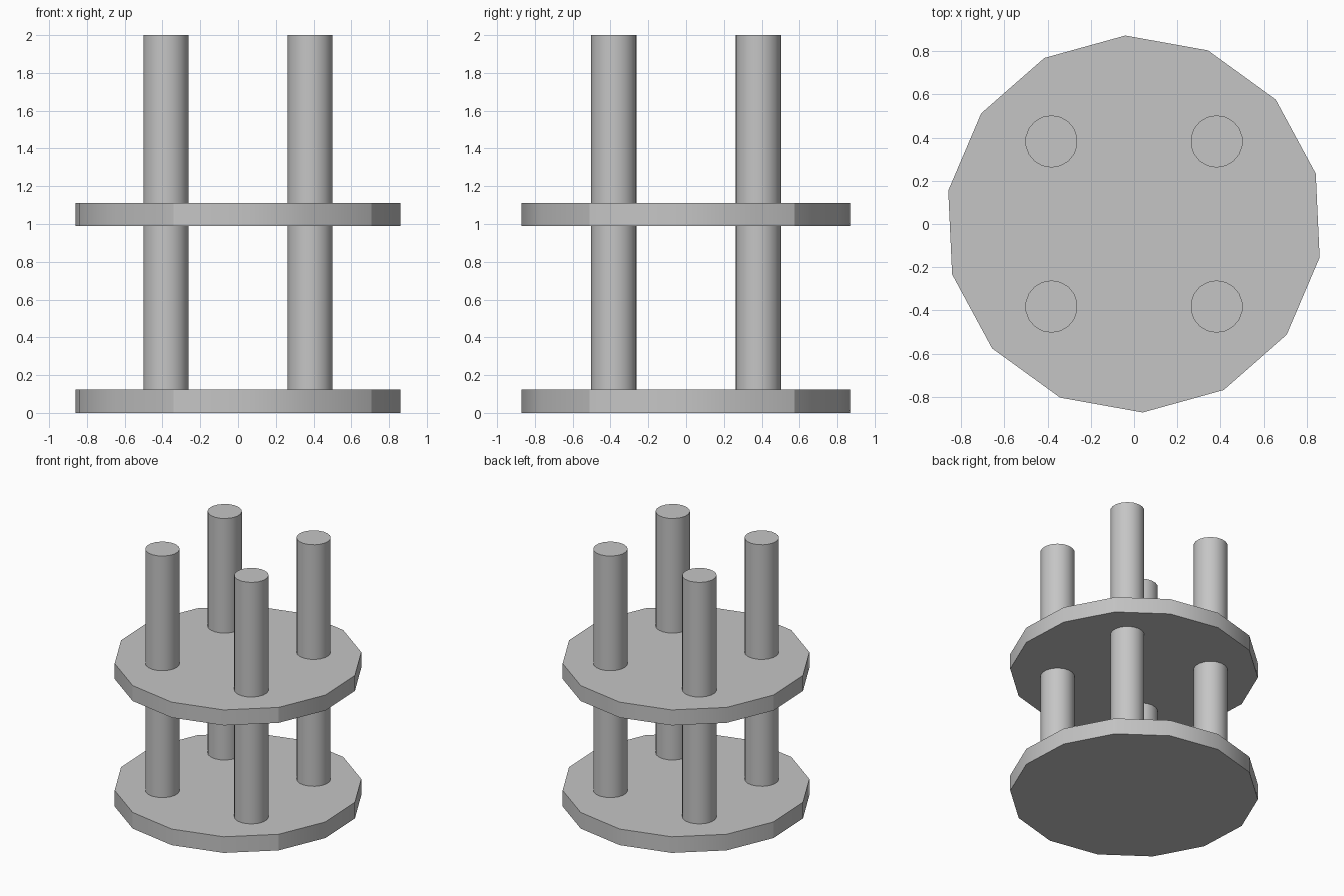
import bpy
import math

cube = bpy.data.objects.get("Cube")
if cube:
    bpy.data.objects.remove(cube, do_unlink=True)

grey = bpy.data.materials.new("plain grey")
grey.use_nodes = True
colour = (0.56, 0.56, 0.56, 1)
grey.diffuse_color = colour
grey.node_tree.nodes["Principled BSDF"].inputs["Base Color"].default_value = colour


def cylinder(name, sides, radius, x, y, bottom, top, turn=0):
    bpy.ops.mesh.primitive_cylinder_add(
        vertices=sides, radius=radius, depth=top - bottom,
        location=(x, y, (bottom + top) / 2), rotation=(0, 0, math.radians(turn)))
    obj = bpy.context.object
    obj.name = name
    obj.data.materials.append(grey)
    bpy.ops.object.shade_smooth_by_angle(angle=math.radians(30))
    return obj


# Two identical fourteen-sided plates
PLATES = {"base_plate": (0, 0.125), "middle_plate": (0.99, 1.11)}
for name, (bottom, top) in PLATES.items():
    plate = cylinder(name, 14, 0.873, 0, 0, bottom, top, turn=2.65)
    # Every third upright edge of the rim is crisp
    for edge in plate.data.edges:
        a, b = (plate.data.vertices[i].co for i in edge.vertices)
        if abs(a.z - b.z) > 0.05:
            step = round(math.atan2(a.x, a.y) / math.tau * 14) % 14
            if step % 3 == 2:
                edge.use_edge_sharp = True

# Four posts, each in a lower and an upper length
for side, x in (("left", 0.382), ("right", -0.382)):
    for end, y in (("front", -0.382), ("back", 0.382)):
        cylinder(f"lower_post_{end}_{side}", 18, 0.121, x, y, 0.125, 0.99)
        cylinder(f"upper_post_{end}_{side}", 18, 0.121, x, y, 1.11, 2)
